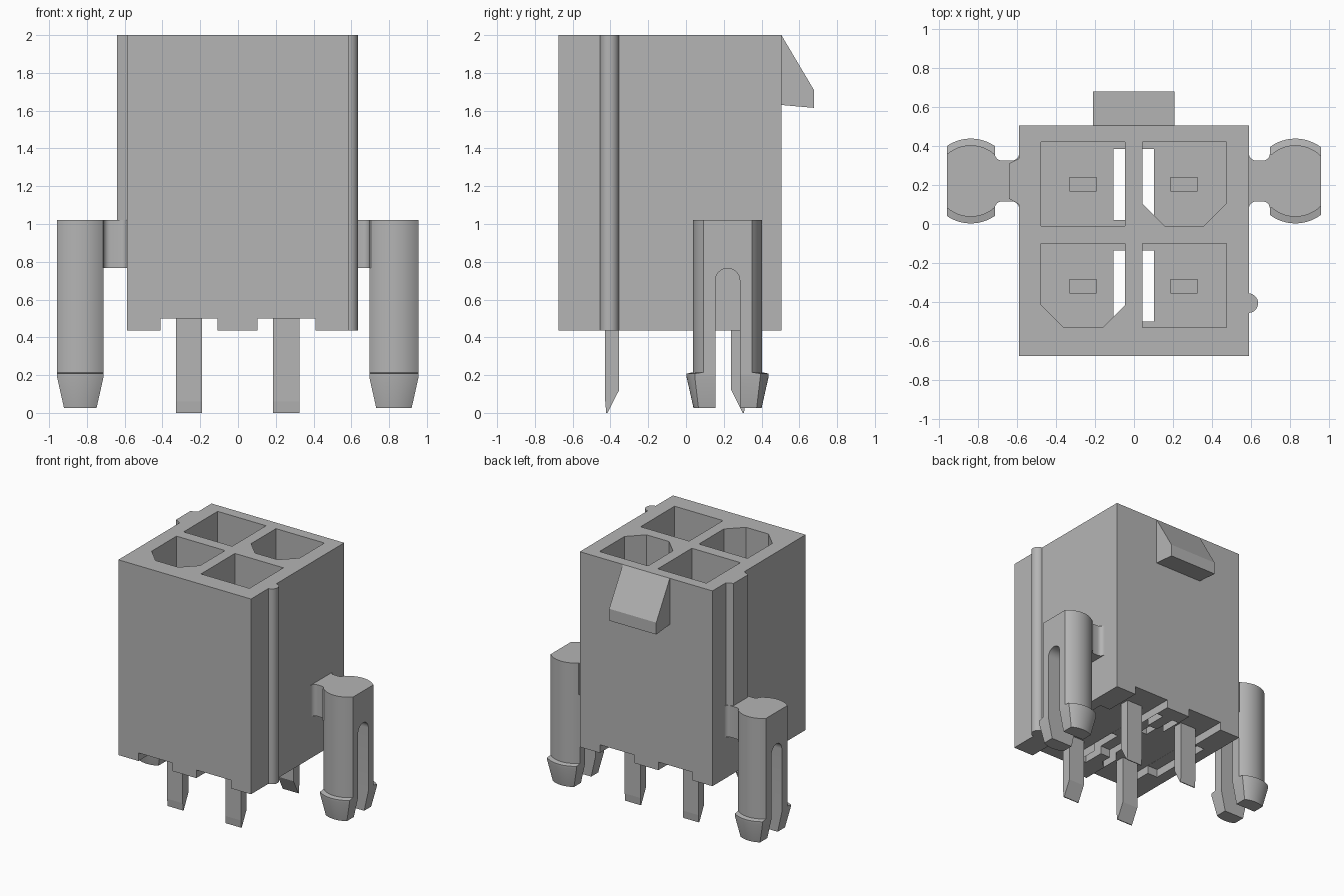
import bpy, bmesh, math

cube = bpy.data.objects.get("Cube")
if cube:
    bpy.data.objects.remove(cube, do_unlink=True)

grey = bpy.data.materials.new("housing grey")
GREY = (0.46, 0.46, 0.46, 1)
grey.diffuse_color = GREY
grey.use_nodes = True
grey.node_tree.nodes["Principled BSDF"].inputs["Base Color"].default_value = GREY


def loft(name, rings, smooth=False):
    """Closed solid through a list of equal-length point rings."""
    bm = bmesh.new()
    rows = [[bm.verts.new(p) for p in ring] for ring in rings]
    n = len(rows[0])
    for a, b in zip(rows, rows[1:]):
        for i in range(n):
            j = (i + 1) % n
            bm.faces.new((a[i], a[j], b[j], b[i]))
    bm.faces.new(rows[0])
    bm.faces.new(rows[-1])
    bmesh.ops.recalc_face_normals(bm, faces=bm.faces)
    me = bpy.data.meshes.new(name)
    bm.to_mesh(me)
    bm.free()
    ob = bpy.data.objects.new(name, me)
    me.materials.append(grey)
    bpy.context.collection.objects.link(ob)
    if smooth:
        shade(ob)
    return ob


def shade(ob):
    bpy.ops.object.select_all(action='DESELECT')
    ob.select_set(True)
    bpy.context.view_layer.objects.active = ob
    bpy.ops.object.shade_smooth_by_angle(angle=math.radians(30))


def prism(name, pts, lo, hi, axis='z', smooth=False):
    """Extrude an outline: xy along z, or yz along x."""
    place = {'z': lambda p, h: (p[0], p[1], h), 'x': lambda p, h: (h, p[0], p[1])}[axis]
    return loft(name, [[place(p, h) for p in pts] for h in (lo, hi)], smooth)


def box(name, x0, x1, y0, y1, z0, z1):
    return prism(name, [(x0, y0), (x1, y0), (x1, y1), (x0, y1)], z0, z1)


def cut(ob, cutter):
    """Subtract the cutter, keep the result and discard the cutter."""
    cutter.hide_render = True
    mod = ob.modifiers.new("cut", 'BOOLEAN')
    mod.operation, mod.solver, mod.object = 'DIFFERENCE', 'EXACT', cutter
    bpy.context.view_layer.update()
    dg = bpy.context.evaluated_depsgraph_get()
    me = bpy.data.meshes.new_from_object(ob.evaluated_get(dg))
    ob.modifiers.clear()
    ob.data = me
    bpy.data.objects.remove(cutter, do_unlink=True)


def arc(cx, cy, r, a0, a1, n=12):
    angles = [math.radians(a0 + (a1 - a0) * i / n) for i in range(n + 1)]
    return [(cx + r * math.cos(a), cy + r * math.sin(a)) for a in angles]


BOTTOM, TOP, FLOOR = 0.435, 2.0, 0.80
FRONT, BACK = -0.675, 0.505

# Housing with two channels and a cross recess underneath
housing = box("housing", -0.588, 0.588, FRONT, BACK, BOTTOM, TOP)
for x0, x1 in ((-0.41, -0.108), (0.103, 0.41)):
    cut(housing, box("channel_cutter", x0, x1, FRONT - 0.1, BACK + 0.1, 0.3, 0.50))
cut(housing, box("recess_cutter", -0.50, 0.50, -0.33, 0.21, 0.3, 0.499))

# Four cells, two of them keyed by chamfers, each with a slot through its floor
H, C = 0.215, 0.115
for side, cx in ((-1, -0.26), (1, 0.2575)):
    for row, cy in ((-1, -0.315), (1, 0.205)):
        keyed = side == row
        # the keyed cells sit on one diagonal
        if keyed:
            low = [(cx - H, cy - H + C), (cx - H + C, cy - H),
                   (cx + H - C, cy - H), (cx + H, cy - H + C)]
        else:
            low = [(cx - H, cy - H), (cx + H, cy - H)]
        outline = low + [(cx + H, cy + H), (cx - H, cy + H)]
        cut(housing, prism("cell_cutter", outline, FLOOR, TOP + 0.1))
        inner = cx - side * H
        outer = inner + side * 0.06
        y_in, y_out = (cy - H + C, cy - H + C - 0.06) if keyed else (cy - 0.185, cy - 0.185)
        slot = [(inner, y_in), (outer, y_out), (outer, cy + 0.18), (inner, cy + 0.18)]
        cut(housing, prism("slot_cutter", slot, 0.3, FLOOR + 0.1))

# Contact pins: upright blade in the cell, offset tail with a slanted tip
for side, cx in (("right", -0.26), ("left", 0.2555)):
    for row, s, cy in (("front", -1, -0.3175), ("back", 1, 0.2025)):
        y = lambda d: cy + s * d
        profile = [(y(-0.037), 1.50), (y(0.037), 1.50), (y(0.037), 0.70), (y(0.11), 0.62),
                   (y(0.11), 0.06), (y(0.105), 0.0), (y(0.098), 0.0), (y(0.037), 0.12),
                   (y(0.037), 0.60), (y(-0.037), 0.68)]
        prism(f"{row}_{side}_pin", profile, cx - 0.069, cx + 0.069, 'x')

# Latch ramp on the back
prism("latch_ramp", [(BACK - 0.02, TOP), (BACK, TOP), (0.677, 1.71), (0.677, 1.615),
                     (BACK, 1.63), (BACK - 0.02, 1.63)], -0.21, 0.207, 'x')

# Keying ribs on the sides
prism("round_rib", arc(0.585, -0.405, 0.05, -90, 90, 16) + [(0.57, -0.355), (0.57, -0.455)],
      BOTTOM, TOP, smooth=True)
prism("flat_rib", [(-0.57, 0.10), (-0.588, 0.10), (-0.64, 0.13), (-0.64, 0.31),
                   (-0.588, 0.335), (-0.57, 0.335)], 0.77, TOP)

# Split mounting pegs joined to the housing by filleted necks
PY = 0.22


def peg_ring(cx, z, r, hw):
    a = math.degrees(math.asin(hw / r))
    pts = arc(cx, PY, r, 90 - a, 90 + a) + arc(cx, PY, r, 270 - a, 270 + a)
    return [(px, py, z) for px, py in pts]


for side, s, inner, outer in (("right", -1, 0.712, 0.958), ("left", 1, 0.695, 0.956)):
    cx, hw = s * (inner + outer) / 2, (outer - inner) / 2
    rings = [peg_ring(cx, *q) for q in ((1.02, 0.183, hw), (0.215, 0.183, hw),
                                        (0.208, 0.217, hw), (0.19, 0.217, hw),
                                        (0.025, 0.18, hw - 0.037))]
    peg = loft(f"{side}_peg", rings)
    slot = [(PY - 0.065, -0.1)] + arc(PY, 0.70, 0.065, 180, 0, 16) + [(PY + 0.065, -0.1)]
    cut(peg, prism("split_cutter", slot, cx - 0.3, cx + 0.3, 'x'))
    shade(peg)

    # waisted neck outline, upper half then its reflection
    f, w = 0.035, 0.105
    upper = ([(s * 0.57, w + f)]
             + [(s * px, py) for px, py in arc(0.588 + f, w + f, f, 180, 270, 6)]
             + [(s * px, py) for px, py in arc(inner - f, w + f, f, 270, 360, 6)]
             + [(s * (inner + 0.02), w + f - 0.01)])
    neck = [(px, PY + py) for px, py in upper] + [(px, PY - py) for px, py in reversed(upper)]
    prism(f"{side}_peg_neck", neck, 0.768, 1.02, smooth=True)
